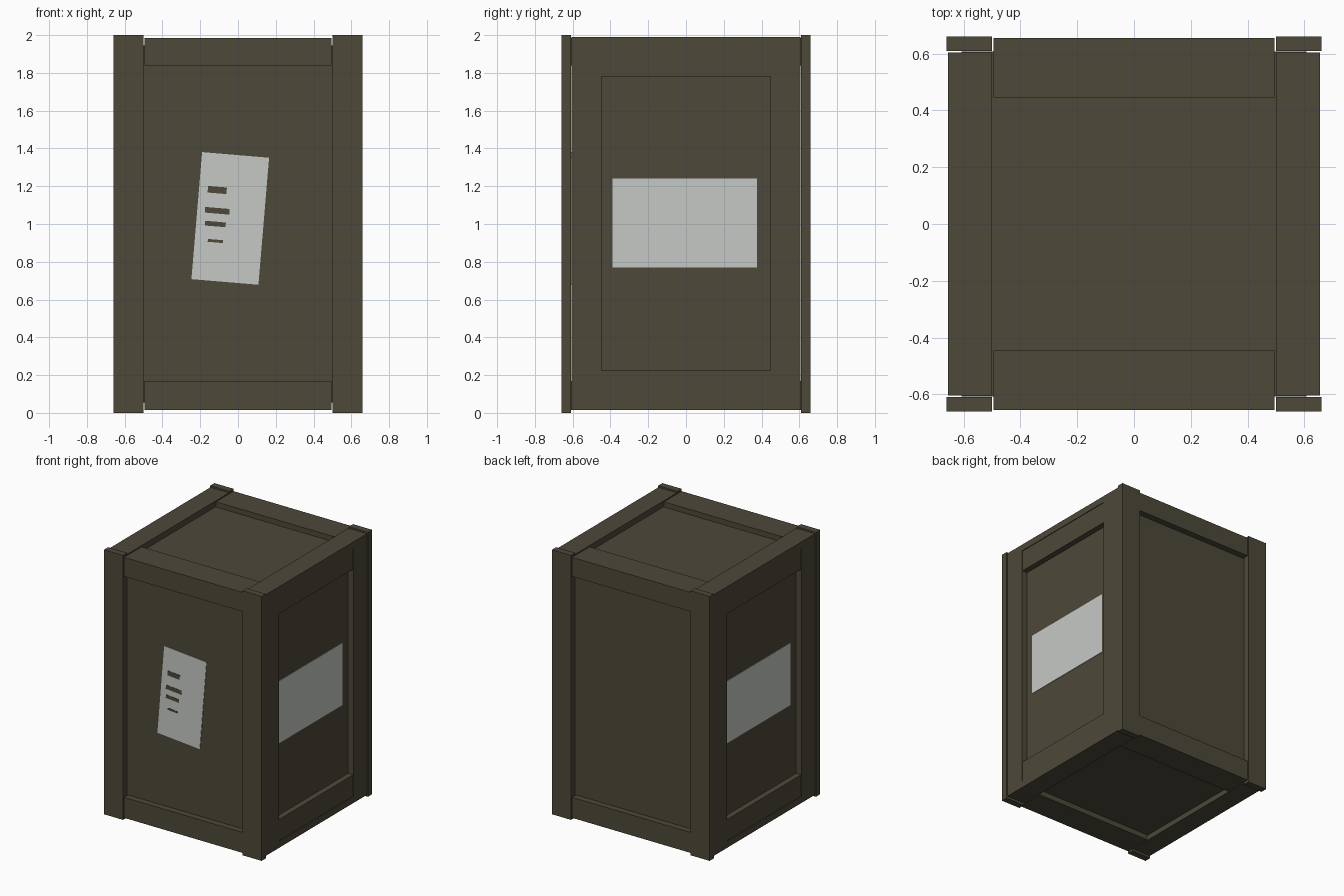
import bpy, bmesh
from math import radians
from mathutils import Matrix

if "Cube" in bpy.data.objects:
    bpy.data.objects.remove(bpy.data.objects["Cube"])


def material(name, rgb):
    m = bpy.data.materials.new(name)
    m.diffuse_color = (*rgb, 1)
    m.use_nodes = True
    m.node_tree.nodes["Principled BSDF"].inputs["Base Color"].default_value = m.diffuse_color
    return m


olive = material("olive_paint", (0.0742, 0.0648, 0.0409))
paper = material("pale_label", (0.565, 0.584, 0.558))


def box(name, x, y, z, mat=olive, tilt=0):
    """Box from (min, max) ranges; tilt turns it about the y axis."""
    size = [b - a for a, b in (x, y, z)]
    mid = [(a + b) / 2 for a, b in (x, y, z)]
    bm = bmesh.new()
    bmesh.ops.create_cube(bm, size=1, matrix=Matrix.Diagonal((*size, 1)))
    me = bpy.data.meshes.new(name)
    bm.to_mesh(me)
    bm.free()
    me.materials.append(mat)
    ob = bpy.data.objects.new(name, me)
    ob.location = mid
    ob.rotation_euler[1] = tilt
    bpy.context.collection.objects.link(ob)
    return ob


def span(s, a, b):
    return tuple(sorted((s * a, s * b)))


# Inner panels
box("panel_body", (-0.607, 0.607), (-0.607, 0.607), (0.055, 1.945))

for s, end in ((-1, "front"), (1, "back")):
    # Full-height corner boards on front and back
    for t, side in ((-1, "left"), (1, "right")):
        box(f"{end}_{side}_corner_board", span(t, 0.50, 0.66), span(s, 0.61, 0.66), (0, 2))
        # Upright boards on the sides
        box(f"{side}_{end}_side_board", span(t, 0.60, 0.655), span(s, 0.447, 0.605), (0.065, 1.94))
    # Cross rails on front and back, top and bottom
    box(f"{end}_upper_rail", (-0.495, 0.495), span(s, 0.604, 0.655), (1.84, 1.985))
    box(f"{end}_lower_rail", (-0.495, 0.495), span(s, 0.604, 0.655), (0.015, 0.17))
    box(f"top_{end}_rail", (-0.495, 0.495), span(s, 0.445, 0.605), (1.935, 1.985))
    box(f"bottom_{end}_rail", (-0.495, 0.495), span(s, 0.445, 0.605), (0.015, 0.065))

for s, side in ((-1, "left"), (1, "right")):
    # Long edge boards of top and bottom
    box(f"top_{side}_board", span(s, 0.50, 0.655), (-0.605, 0.605), (1.94, 1.99))
    box(f"bottom_{side}_board", span(s, 0.50, 0.655), (-0.605, 0.605), (0.015, 0.065))
    # Short rails on the sides
    box(f"{side}_upper_rail", span(s, 0.60, 0.65), (-0.447, 0.447), (1.78, 1.94))
    box(f"{side}_lower_rail", span(s, 0.60, 0.65), (-0.447, 0.447), (0.065, 0.225))
    # Side labels
    box(f"{side}_label", span(s, 0.606, 0.611), span(s, -0.39, 0.375), (0.77, 1.24), paper)

# Tilted front label
box("front_label", (-0.219, 0.137), (-0.611, -0.606), (0.692, 1.367), paper, radians(4.8))
# Plain worn patches on the front label
for i, (x, z, w, h) in enumerate(((-0.11, 1.18, 0.10, 0.035), (-0.11, 1.07, 0.13, 0.03),
                                  (-0.12, 1.00, 0.11, 0.025), (-0.12, 0.91, 0.08, 0.015))):
    box(f"worn_patch_{i + 1}", (x - w / 2, x + w / 2), (-0.613, -0.609),
        (z - h / 2, z + h / 2), olive, radians(4.8))
